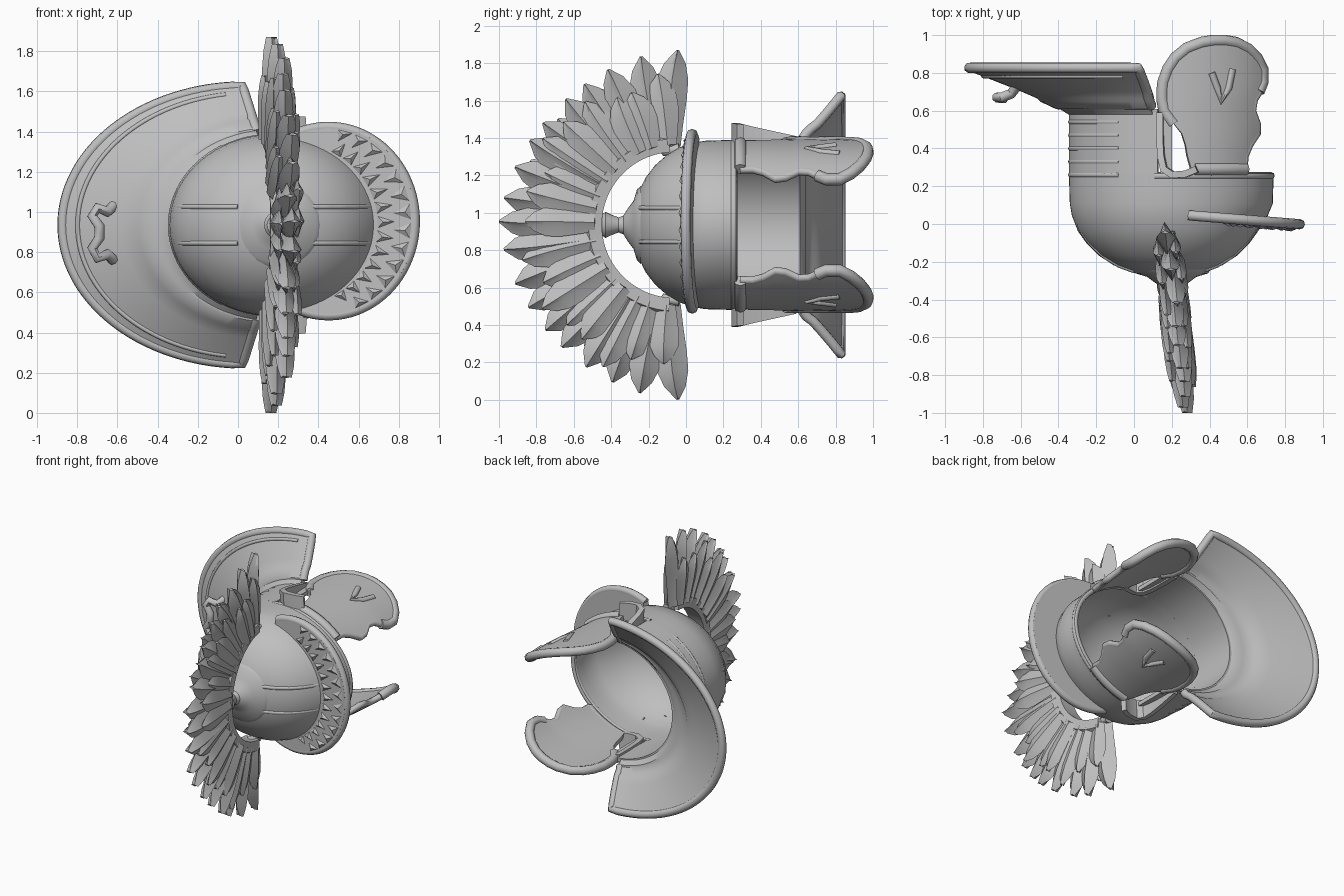
import bpy, bmesh, math, random
from mathutils import Vector

if "Cube" in bpy.data.objects:
    bpy.data.objects.remove(bpy.data.objects["Cube"])

random.seed(4)
CX, CZ, RX, RZ = 0.18, 0.935, 0.51, 0.44      # bowl centre and half-widths
metal = bpy.data.materials.new("grey metal")
metal.diffuse_color = (0.52, 0.52, 0.52, 1)
metal.use_nodes = True
metal.node_tree.nodes["Principled BSDF"].inputs["Base Color"].default_value = metal.diffuse_color


def finish(ob, thick=0, angle=35):
    """Thicken, bake modifiers and shade."""
    bpy.ops.object.select_all(action='DESELECT')
    bpy.context.view_layer.objects.active = ob
    ob.select_set(True)
    if thick:
        m = ob.modifiers.new("thickness", 'SOLIDIFY')
        m.thickness, m.offset, m.use_even_offset = thick, 0, True
    bpy.ops.object.convert(target='MESH')
    if angle:
        bpy.ops.object.shade_smooth_by_angle(angle=math.radians(angle))
    return ob


def from_bm(name, bm, thick=0, angle=35):
    bmesh.ops.remove_doubles(bm, verts=bm.verts, dist=1e-4)
    bmesh.ops.recalc_face_normals(bm, faces=bm.faces)
    me = bpy.data.meshes.new(name)
    bm.to_mesh(me)
    bm.free()
    ob = bpy.data.objects.new(name, me)
    bpy.context.collection.objects.link(ob)
    me.materials.append(metal)
    return finish(ob, thick, angle)


def add_grid(bm, rows, closed=False):
    vs = [[bm.verts.new(p) for p in r] for r in rows]
    for a, b in zip(vs, vs[1:]):
        n = len(a)
        for i in range(n if closed else n - 1):
            j = (i + 1) % n
            bm.faces.new((a[i], a[j], b[j], b[i]))
    return vs


def sheet(name, rows, thick, closed=False):
    bm = bmesh.new()
    add_grid(bm, rows, closed)
    return from_bm(name, bm, thick)


def tube(name, pts, r):
    cu = bpy.data.curves.new(name, 'CURVE')
    cu.dimensions = '3D'
    cu.bevel_depth, cu.bevel_resolution, cu.use_fill_caps = r, 2, True
    sp = cu.splines.new('POLY')
    sp.points.add(len(pts) - 1)
    for p, q in zip(sp.points, pts):
        p.co = (*q, 1)
    ob = bpy.data.objects.new(name, cu)
    bpy.context.collection.objects.link(ob)
    cu.materials.append(metal)
    return finish(ob, 0, 50)


def bowl(th, rho, y):
    c = math.cos(th)
    flare = 0.035 * max(c, 0) * min(max((y + 0.02) / 0.12, 0), 1)
    return Vector((CX + (RX + flare) * rho * c, y, CZ + RZ * rho * math.sin(th)))


def lerp(table, v):
    for (a, b), (c, d) in zip(table, table[1:]):
        if v <= c:
            return b + (d - b) * (v - a) / (c - a)
    return table[-1][1]


# Bowl: elliptical dome with its crown toward -y
DOME = [(0.02, -.265), (.2, -.26), (.38, -.24), (.55, -.205), (.7, -.155), (.82, -.095),
        (.91, -.03), (.97, .05), (.99, .11), (.995, .19), (1.0, .27)]
circle = [2 * math.pi * i / 72 for i in range(72)]
sheet("bowl", [[bowl(t, r, y) for t in circle] for r, y in DOME], 0.03, True)

# Back skirt, smooth inside, with raised ribs outside
back = [math.radians(96 + 168 * i / 42) for i in range(43)]
sheet("back_skirt", [[bowl(t, 1, y) for t in back] for y in (.26, .38, .5, .61)], 0.03)
for y in (.26, .33, .4, .47, .54):
    tube("skirt_rib", [bowl(t, 1.006, y) for t in back[6:-6]], 0.016)

# Brow lip around the lower front edge
front = [math.radians(-98 + 196 * i / 40) for i in range(41)]
tube("brow_lip", [bowl(t, 1.0, 0.255) for t in front], 0.02)


# Flared neck guard
def guard(phi, t):
    a = phi * 0.91
    p = Vector((CX - RX * math.cos(a), 0.59, CZ + RZ * math.sin(a)))
    q = Vector((0.035 - 0.915 * math.cos(phi), 0.83, CZ + 0.692 * math.sin(phi)))
    r = p.lerp(q, t)
    r.y = 0.59 + 0.24 * t ** 0.85 - (0.01 if 0.12 < t < 0.3 else 0)
    return r


PH = [math.radians(-89 + 178 * i / 56) for i in range(57)]
TS = [0, .1, .14, .28, .32, .45, .6, .75, .9, 1]
sheet("neck_guard", [[guard(p, t) for p in PH] for t in TS], 0.035)
rim = [guard(PH[0], .1 + .1 * i) for i in range(9)] + [guard(p, 0.985) for p in PH]
rim += [guard(PH[-1], .9 - .1 * i) for i in range(9)]
tube("neck_guard_rim", rim, 0.028)
inset = [guard(p * 0.93, 0.85) - Vector((0, .016, 0)) for p in PH]
tube("neck_guard_bead", inset, 0.012)

# Small carry handle on the neck guard
tube("guard_handle", [(-.62, .73, 1.03), (-.65, .69, 1.0), (-.70, .67, 1.02), (-.725, .67, .98),
                      (-.69, .665, .93), (-.69, .665, .87), (-.725, .67, .82), (-.70, .67, .77),
                      (-.65, .69, .79), (-.62, .73, .76)], 0.027)


# Brow visor: a flat crescent plate
def visor(a, t, dy=0):
    outer = Vector((0.455 + 0.43 * math.cos(a), 0, 0.955 + 0.47 * math.sin(a)))
    b = math.atan2((outer.z - CZ) / RZ, (outer.x - CX) / RX)
    inner = Vector((CX + 0.96 * RX * math.cos(b), 0, CZ + 0.96 * RZ * math.sin(b)))
    p = inner.lerp(outer, t)
    p.y = 0.045 - 0.08 * (p.x - 0.3) + dy
    return p


VA = [math.radians(-112 + 224 * i / 56) for i in range(57)]
sheet("brow_visor", [[visor(a, t) for a in VA] for t in (0, .33, .66, 1)], 0.05)
tube("brow_visor_rim", [visor(a, 0.97) for a in VA], 0.027)

# Raised triangles on the visor
bm = bmesh.new()
for i in range(13):
    a = math.radians(-72 + 12 * i)
    for t0, t1, sh in ((0.1, 0.55, 0), (0.92, 0.45, 6)):
        h, c = math.radians(5.8), a + math.radians(sh)
        base = [bm.verts.new(visor(*q, -.022)) for q in ((c - h, t0), (c + h, t0), (c, t1))]
        peak = bm.verts.new(visor(c, (2 * t0 + t1) / 3, -.042))
        bm.faces.new(base)
        for k in range(3):
            bm.faces.new((base[k], base[(k + 1) % 3], peak))
from_bm("visor_studs", bm, 0, 0)

# Paired strap ridges running over the dome
for side in (-1, 1):
    for dz in (-0.09, 0.09):
        pts = []
        for i in range(16):
            x = side * (0.18 + 0.29 * i / 15)
            th, rho = math.atan2(dz / RZ, x / RX), math.hypot(x / RX, dz / RZ)
            pts.append(bowl(th, rho, lerp(DOME, rho) - .013))
        tube("dome_strap", pts, 0.013)

# Crown knob holding the crest
KNOB = [(.21, -.24), (.19, -.262), (.13, -.28), (.09, -.31), (.05, -.335), (.04, -.36),
        (.055, -.40), (.07, -.43), (.055, -.45), (.001, -.45)]
sheet("crown_knob", [[(0.2 + r * math.cos(t), y, CZ + r * math.sin(t)) for t in circle[::3]]
                     for r, y in KNOB], 0, True)


# Crest frame: fan in a slightly tilted plane
def fan(a, r, off=0.0):
    y = -0.06 - r * math.cos(a)
    return Vector((0.17 - 0.1 * y + off, y, CZ + r * math.sin(a)))


BA = [math.radians(-86 + 172 * i / 48) for i in range(49)]
sect = [(.39, -.055), (.39, .055), (.46, .06), (.50, 0), (.46, -.06), (.39, -.055)]
bm = bmesh.new()
g = add_grid(bm, [[fan(a, r, o) for r, o in sect] for a in BA])
for end in (g[0], g[-1]):
    bm.faces.new(end[:5])
from_bm("crest_band", bm)
for s in (-1, 1):
    tube("crest_strut", [fan(s * 1.42, .43), fan(s * 1.40, .40) + Vector((0, .02, 0)),
                         (0.19, -.035, CZ + s * .405)], 0.03)


# Crest feathers: ridged leaf solids
def feather(bm, a, r0, r1, w, off, thick, bend):
    out = []
    for t, k in ((0, .6), (.25, .82), (.5, 1), (.7, .98), (.87, .65), (1, .08)):
        r = r0 + (r1 - r0) * t
        h = w * k / r
        m = a + bend * t * t
        th = thick * (.5 + .5 * k)
        out.append([fan(m - h, r, off), fan(m - h * .3, r * .99, off + th * .6), fan(m, r, off + th),
                    fan(m + h, r, off), fan(m + h * .3, r * .99, off - th * .6),
                    fan(m, r, off - th)])
    g = add_grid(bm, out, True)
    bm.faces.new(g[0])
    bm.faces.new(g[-1])


bm = bmesh.new()
for i in range(19):
    a = math.radians(-87 + 174 * i / 18)
    bend = .07 * math.copysign(1, a) if i in (0, 18) else random.uniform(-.02, .03)
    feather(bm, a, .42, .94 - .05 * abs(math.sin(2 * a)), .088, random.uniform(-.02, .02),
            .05, bend)
from_bm("crest_feathers_long", bm, 0, 25)
for side in (-1, 1):
    bm = bmesh.new()
    for i in range(17):
        a = math.radians(-83 + 166 * i / 16 + random.uniform(-2, 2))
        feather(bm, a, .43, random.uniform(.74, .85), .08, side * random.uniform(.035, .055), .03,
                random.uniform(-.03, .03))
    from_bm("crest_feathers_side", bm, 0, 25)

# Cheek guards, hinges and ear guards on both sides
CHEEK = [(.29, .3, .58), (.36, .28, .585), (.42, .27, .61), (.48, .25, .65), (.53, .21, .65),
         (.6, .16, .625), (.66, .15, .635), (.7, .15, .66), (.75, .155, .68), (.82, .18, .68),
         (.88, .22, .65), (.93, .28, .6), (.96, .36, .54), (.97, .42, .48)]
for s in (1, -1):
    def on_side(x, y, lift=0.0):
        wide = RX + .03 + .06 * min(max((y - .3) / .4, 0), 1)
        return Vector((x, y, CZ + s * (lift + RZ * math.sqrt(1 - ((x - CX) / wide) ** 2))))

    rows = [[on_side(l + (r - l) * i / 12, y) for i in range(13)] for y, l, r in CHEEK]
    sheet("cheek_guard", rows, 0.04)
    edge = [on_side(l, y) for y, l, r in CHEEK[4:]]
    edge += [on_side(r, y) for y, l, r in CHEEK[:6:-1]]
    tube("cheek_rim", edge, 0.032)
    tube("cheek_front_edge", [on_side(r, y) for y, l, r in CHEEK[:8]], 0.022)
    tube("cheek_ridge", [on_side(x, y, .015) for x, y in
                         ((.41, .8), (.44, .72), (.46, .65), (.5, .72), (.52, .82))], 0.02)
    tube("cheek_hinge", [on_side(.32 + .27 * i / 6, .29, .012) for i in range(7)], 0.034)
    path = [(.34, .29), (.28, .265), (.21, .26), (.165, .29), (.15, .36), (.145, .46), (.145, .59)]
    sheet("ear_guard", [[(x, y, CZ + s * .41) for x, y in path],
                        [(x - .01, y, CZ + s * (.545 - .22 * (y - .26))) for x, y in path]], 0.035)
    # ledge joining the ear guard to the bowl
    sheet("ear_ledge", [[on_side(x, y) for x in (.14, .17, .2)] for y in (.26, .4, .6)], 0.03)
